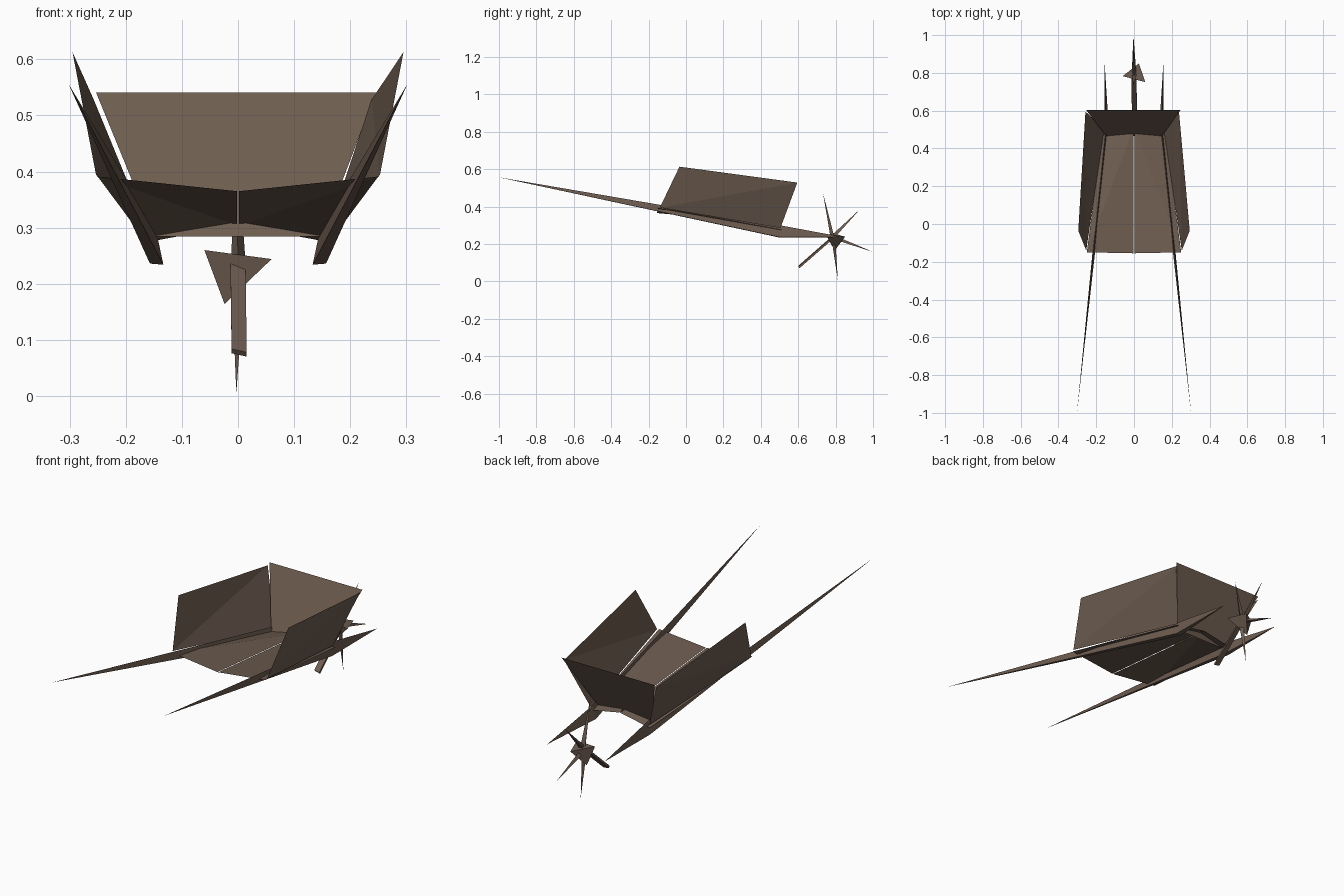
import bpy
from mathutils import Vector

cube = bpy.data.objects.get("Cube")
if cube:
    bpy.data.objects.remove(cube, do_unlink=True)

wood = bpy.data.materials.new("weathered_brown_wood")
wood.use_nodes = True
colour = (0.155, 0.108, 0.08, 1)
wood.diffuse_color = colour
wood.node_tree.nodes["Principled BSDF"].inputs["Base Color"].default_value = colour


def part(name, verts, faces):
    mesh = bpy.data.meshes.new(name)
    mesh.from_pydata([tuple(v) for v in verts], [], faces)
    mesh.materials.append(wood)
    obj = bpy.data.objects.new(name, mesh)
    bpy.context.collection.objects.link(obj)
    return obj


def spike(name, ring, tips):
    """Triangular ring of points drawn out to one or two sharp tips."""
    faces = [(0, 1, 2)] if len(tips) == 1 else []
    for t in range(len(tips)):
        for i in range(3):
            a, b = i, (i + 1) % 3
            faces.append((a, b, 3 + t) if t else (b, a, 3 + t))
    part(name, ring + tips, faces)


QUAD = [(0, 1, 2), (0, 2, 3)]

for side, s in (("left", 1), ("right", -1)):
    # Floor boards, with a hairline gap along the middle
    part(side + "_floor_board",
         [(s * 0.25, -0.15, 0.391), (s * 0.002, -0.155, 0.365),
          (s * 0.002, 0.51, 0.304), (s * 0.163, 0.51, 0.274)], QUAD)

    # Flared side boards: lower front, lower rear, upper rear, upper front
    rear_x = 0.238 if s > 0 else -0.257
    part(side + "_side_board",
         [(s * 0.253, -0.14, 0.394), (s * 0.157, 0.505, 0.285),
          (rear_x, 0.595, 0.528), (s * 0.295, -0.035, 0.613)], QUAD)

    # Long handle rail, thickest near the wheel
    spike(side + "_handle_rail",
          [(s * 0.133, 0.5, 0.234), (s * 0.157, 0.5, 0.236), (s * 0.147, 0.5, 0.3)],
          [(s * 0.302, -1.0, 0.556), (s * 0.155, 0.845, 0.236)])

# Board at the wheel end
part("end_board",
     [(-0.148, 0.465, 0.284), (0.148, 0.465, 0.284),
      (0.246, 0.603, 0.541), (-0.253, 0.603, 0.541)], QUAD)

# Angular hub
part("wheel_hub",
     [(-0.06, 0.783, 0.26), (0.06, 0.751, 0.244),
      (-0.024, 0.795, 0.164), (0.026, 0.85, 0.238)],
     [(0, 2, 1), (0, 1, 3), (1, 2, 3), (2, 0, 3)])

# Pointed spokes
centre = Vector((0, 0.785, 0.235))
across = Vector((1, 0, 0))
for i, (y, z) in enumerate([(0.733, 0.47), (0.93, 0.385), (1.0, 0.157), (0.812, 0.005)]):
    tip = Vector((-0.003, y, z))
    along = (tip - centre).normalized()
    side = across.cross(along).normalized()
    base = centre + along * 0.01
    spike("spoke_%d" % (i + 1),
          [base - across * 0.012 - side * 0.008, base + across * 0.013 - side * 0.008,
           base + side * 0.012], [tip])

# Blunt spoke
end = Vector((0.002, 0.604, 0.077))
side = across.cross((end - centre).normalized()) * 0.005
tilt = Vector((0.0135, 0, -0.003))
section = [-tilt - side, tilt - side, tilt + side, -tilt + side]
part("blunt_spoke", [centre + v for v in section] + [end + v for v in section],
     [(3, 2, 1, 0), (4, 5, 6, 7)] +
     [(i, (i + 1) % 4, (i + 1) % 4 + 4, i + 4) for i in range(4)])
